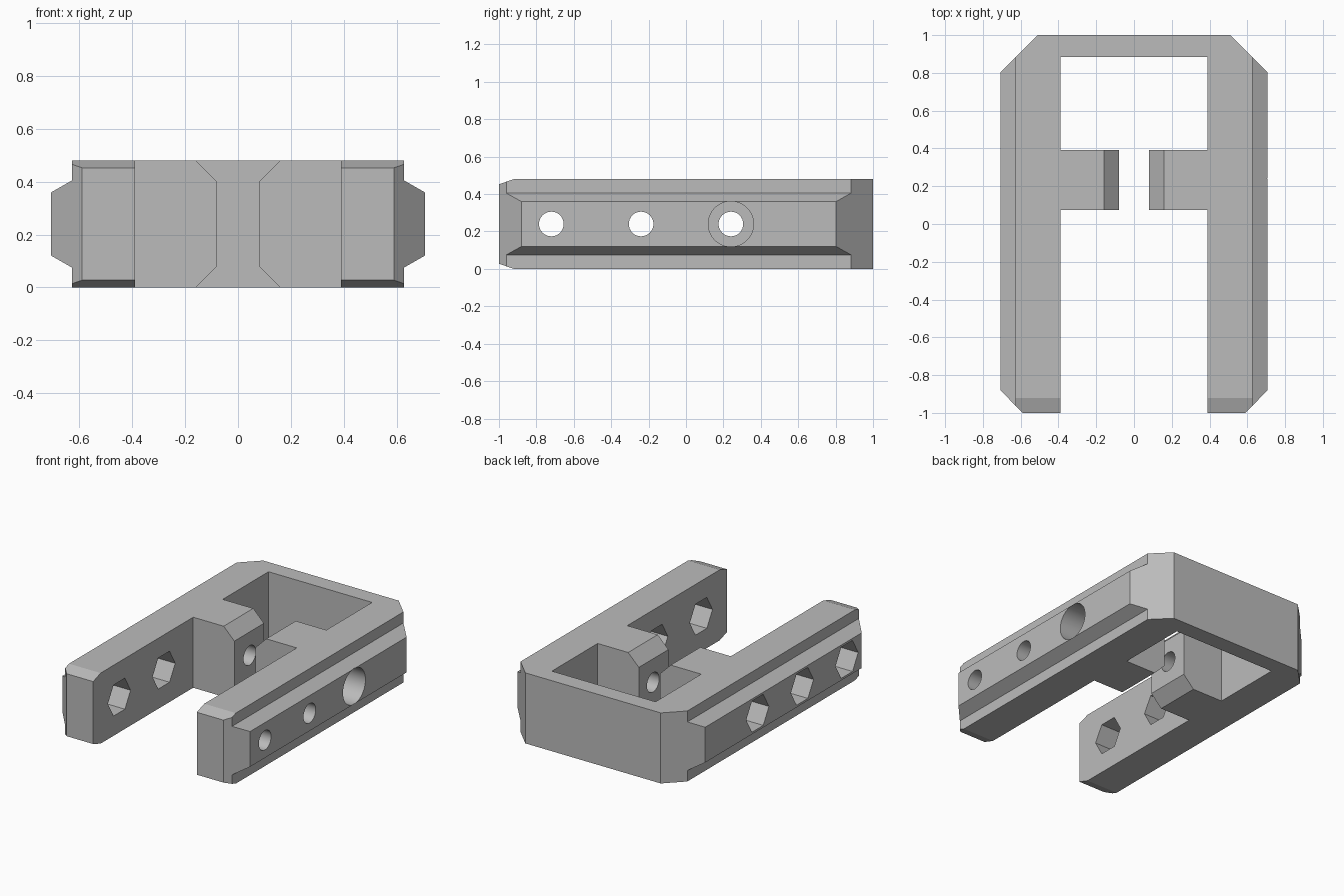
import bpy, bmesh, math
from mathutils import Vector

cube = bpy.data.objects.get("Cube")
if cube:
    bpy.data.objects.remove(cube, do_unlink=True)

grey = bpy.data.materials.new("plain grey")
grey.use_nodes = True
colour = (0.5, 0.5, 0.5, 1)
grey.diffuse_color = colour
grey.node_tree.nodes["Principled BSDF"].inputs["Base Color"].default_value = colour

H = 0.48          # body height
MID = H / 2       # bolt height
ARM = 0.39        # inner face of each arm


def prism(name, pts, axis, lo, hi):
    """Extrude a closed 2D profile along one axis."""
    place = {"x": lambda a, b, t: (t, a, b),
             "y": lambda a, b, t: (a, t, b),
             "z": lambda a, b, t: (a, b, t)}[axis]
    step = Vector(place(0, 0, hi - lo))
    bm = bmesh.new()
    face = bm.faces.new([bm.verts.new(place(a, b, lo)) for a, b in pts])
    new = bmesh.ops.extrude_face_region(bm, geom=[face])["geom"]
    bmesh.ops.translate(bm, vec=step, verts=[g for g in new if isinstance(g, bmesh.types.BMVert)])
    bmesh.ops.recalc_face_normals(bm, faces=bm.faces)
    mesh = bpy.data.meshes.new(name)
    bm.to_mesh(mesh)
    bm.free()
    mesh.materials.append(grey)
    obj = bpy.data.objects.new(name, mesh)
    bpy.context.collection.objects.link(obj)
    return obj


def mirrored(pts):
    return pts + [(-a, b) for a, b in reversed(pts)]


def rect(a0, a1, b0, b1):
    return [(a0, b0), (a1, b0), (a1, b1), (a0, b1)]


def ring(y, r, sides):
    return [(y + r * math.cos(i * math.tau / sides),
             MID + r * math.sin(i * math.tau / sides)) for i in range(sides)]


def combine(target, tool, operation):
    """Apply a boolean and discard the tool."""
    mod = target.modifiers.new(tool.name, "BOOLEAN")
    mod.operation, mod.solver, mod.object = operation, "EXACT", tool
    bpy.context.view_layer.objects.active = target
    bpy.ops.object.modifier_apply(modifier=mod.name)
    bpy.data.objects.remove(tool, do_unlink=True)


# Body: chamfered plan, then the side ridges and the sloped front tips
body = prism("forked_bracket", mirrored([(0.59, -1), (0.707, -0.88), (0.707, 0.803), (0.51, 1)]),
             "z", 0, H)
ridge = mirrored([(0.628, -0.1), (0.628, 0.075), (0.707, 0.12),
                  (0.707, 0.36), (0.628, 0.405), (0.628, 0.6)])
combine(body, prism("ridge_section", ridge, "y", -1.2, 1.2), "INTERSECT")
tips = [(-1.08, 0.055), (-0.92, 0), (-0.9, -0.1), (1.2, -0.1),
        (1.2, 0.6), (-0.9, 0.6), (-0.92, H), (-1.08, H - 0.055)]
combine(body, prism("tip_section", tips, "x", -1, 1), "INTERSECT")

# Openings: front slot, rear window and the gap between the chamfered lugs
combine(body, prism("slot", rect(-ARM, ARM, -1.2, 0.075), "z", -0.1, 0.6), "DIFFERENCE")
combine(body, prism("window", rect(-ARM, ARM, 0.393, 0.885), "z", -0.1, 0.6), "DIFFERENCE")
gap = mirrored([(0.18, -0.02), (0.08, 0.08), (0.08, H - 0.08), (0.18, H + 0.02)])
combine(body, prism("lug_gap", gap, "y", 0, 0.5), "DIFFERENCE")

# Bolt holes with hexagonal nut recesses
for y in (-0.72, -0.24, 0.24):
    combine(body, prism("bolt_hole", ring(y, 0.066, 32), "x", -1, 1), "DIFFERENCE")
    combine(body, prism("outer_hex", ring(y, 0.122, 6), "x", -1, -0.37), "DIFFERENCE")
    if y < 0:
        combine(body, prism("inner_hex", ring(y, 0.122, 6), "x", 0.3, 0.55), "DIFFERENCE")
    else:
        combine(body, prism("counterbore", ring(y, 0.121, 48), "x", 0.4, 1), "DIFFERENCE")

# Smooth bores, crisp edges everywhere else
bpy.ops.object.select_all(action="DESELECT")
body.select_set(True)
bpy.context.view_layer.objects.active = body
bpy.ops.object.shade_smooth_by_angle(angle=math.radians(15))
